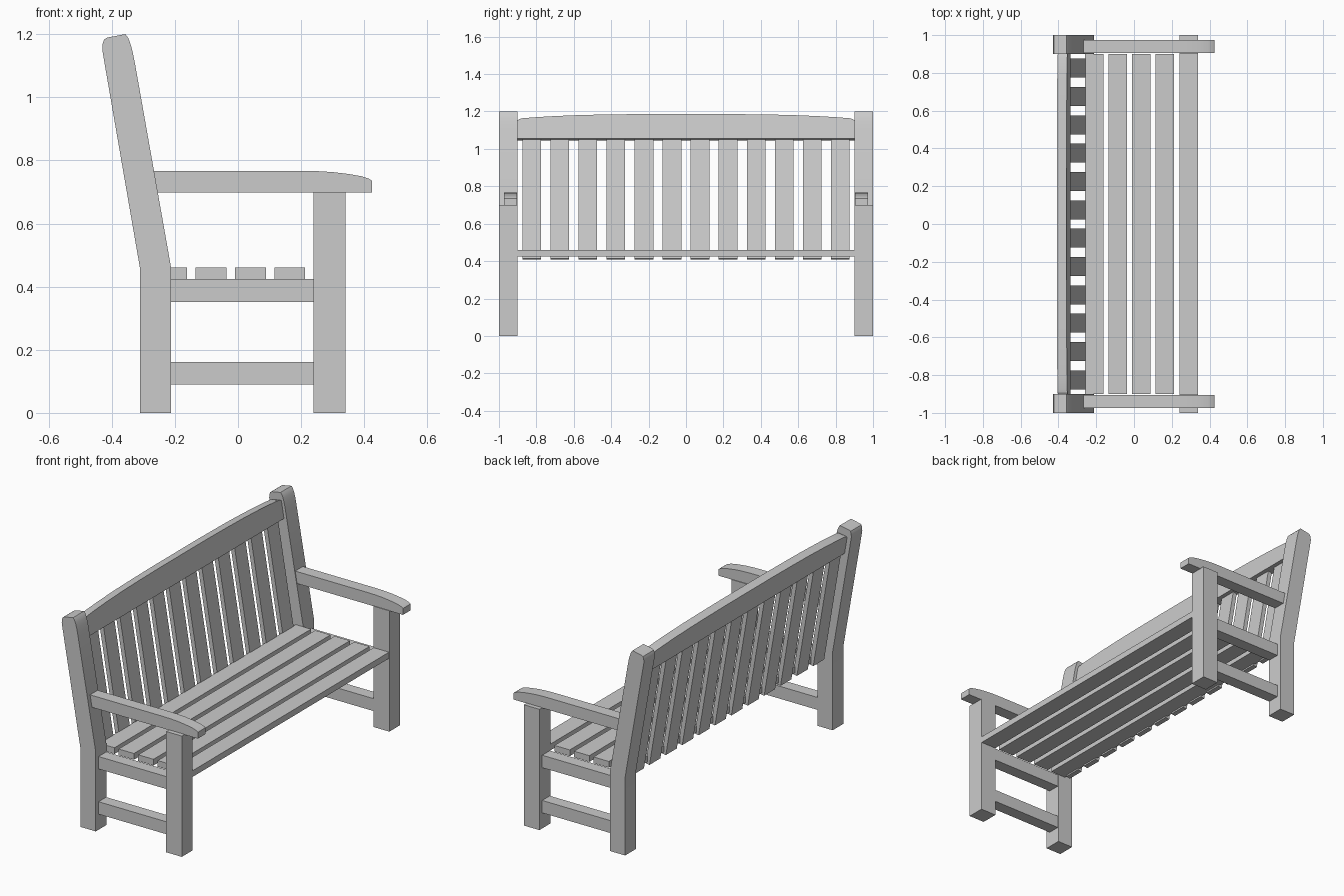
import bpy, bmesh, math
from mathutils import Matrix

if "Cube" in bpy.data.objects:
    bpy.data.objects.remove(bpy.data.objects["Cube"])

TILT = math.atan(0.168)                      # backward lean of the backrest


def finish(name, bm, matrix=None):
    if matrix:
        bm.transform(matrix)
    bmesh.ops.recalc_face_normals(bm, faces=bm.faces)
    me = bpy.data.meshes.new(name)
    bm.to_mesh(me)
    bm.free()
    ob = bpy.data.objects.new(name, me)
    bpy.context.collection.objects.link(ob)
    bpy.ops.object.select_all(action='DESELECT')
    ob.select_set(True)
    bpy.context.view_layer.objects.active = ob
    bpy.ops.object.shade_smooth_by_angle(angle=math.radians(25))
    return ob


def prism(name, pts, axis, lo, hi, matrix=None):
    """Extrude a 2D profile along 'y' (profile in xz) or 'x' (profile in yz)."""
    bm = bmesh.new()
    place = (lambda a, b: (a, lo, b)) if axis == 'y' else (lambda a, b: (lo, a, b))
    face = bm.faces.new([bm.verts.new(place(*p)) for p in pts])
    new = bmesh.ops.extrude_face_region(bm, geom=[face])['geom']
    d = (0, hi - lo, 0) if axis == 'y' else (hi - lo, 0, 0)
    bmesh.ops.translate(bm, vec=d, verts=[v for v in new if isinstance(v, bmesh.types.BMVert)])
    return finish(name, bm, matrix)


def box(name, x, y, z, matrix=None):
    return prism(name, [(x[0], z[0]), (x[1], z[0]), (x[1], z[1]), (x[0], z[1])],
                 'y', y[0], y[1], matrix)


def tilted(x, z):
    return Matrix.Translation((x, 0, z)) @ Matrix.Rotation(-TILT, 4, 'Y')


POST = [(-0.31, 0), (-0.212, 0), (-0.212, 0.46), (-0.327, 1.11), (-0.334, 1.145),
        (-0.341, 1.17), (-0.348, 1.188), (-0.357, 1.2), (-0.415, 1.189), (-0.424, 1.183),
        (-0.429, 1.17), (-0.43, 1.15), (-0.425, 1.12), (-0.31, 0.455)]
ARM = [(-0.27, 0.698), (0.425, 0.698), (0.425, 0.735), (0.415, 0.742), (0.39, 0.75),
       (0.35, 0.757), (0.3, 0.763), (0.25, 0.766), (0.2, 0.767), (-0.27, 0.767)]

# End frames: posts, front legs, arms and rails on both sides
for side, s in (("left", -1), ("right", 1)):
    outer = sorted((0.9 * s, 1.0 * s))
    inner = sorted((0.904 * s, 0.974 * s))
    prism(side + "_back_post", POST, 'y', *outer)
    box(side + "_front_leg", (0.24, 0.34), outer, (0, 0.7))
    prism(side + "_arm", ARM, 'y', *inner)
    box(side + "_seat_rail", (-0.215, 0.245), inner, (0.352, 0.424))
    box(side + "_stretcher", (-0.215, 0.245), inner, (0.09, 0.162))

# Seat slats
for i in range(5):
    x = -0.26 + 0.125 * i
    box(f"seat_slat_{i + 1}", (x, x + 0.098), (-0.9, 0.9), (0.424, 0.46))

# Arched top rail of the backrest
half = [(0.9, 0.1), (0.893, 0.106), (0.875, 0.111), (0.8, 0.117), (0.7, 0.123),
        (0.55, 0.129), (0.4, 0.132), (0.2, 0.134)]
arch = [(-0.9, 0), (0.9, 0)] + half + [(-y, z) for y, z in reversed(half)]
prism("top_rail", arch, 'x', -0.026, 0.026, tilted(-0.361, 1.05))

# Backrest slats
for i in range(12):
    y = -0.825 + 0.15 * i
    box(f"back_slat_{i + 1}", (-0.0125, 0.0125), (y - 0.05, y + 0.05), (0, 0.67),
        tilted(-0.261, 0.412))
